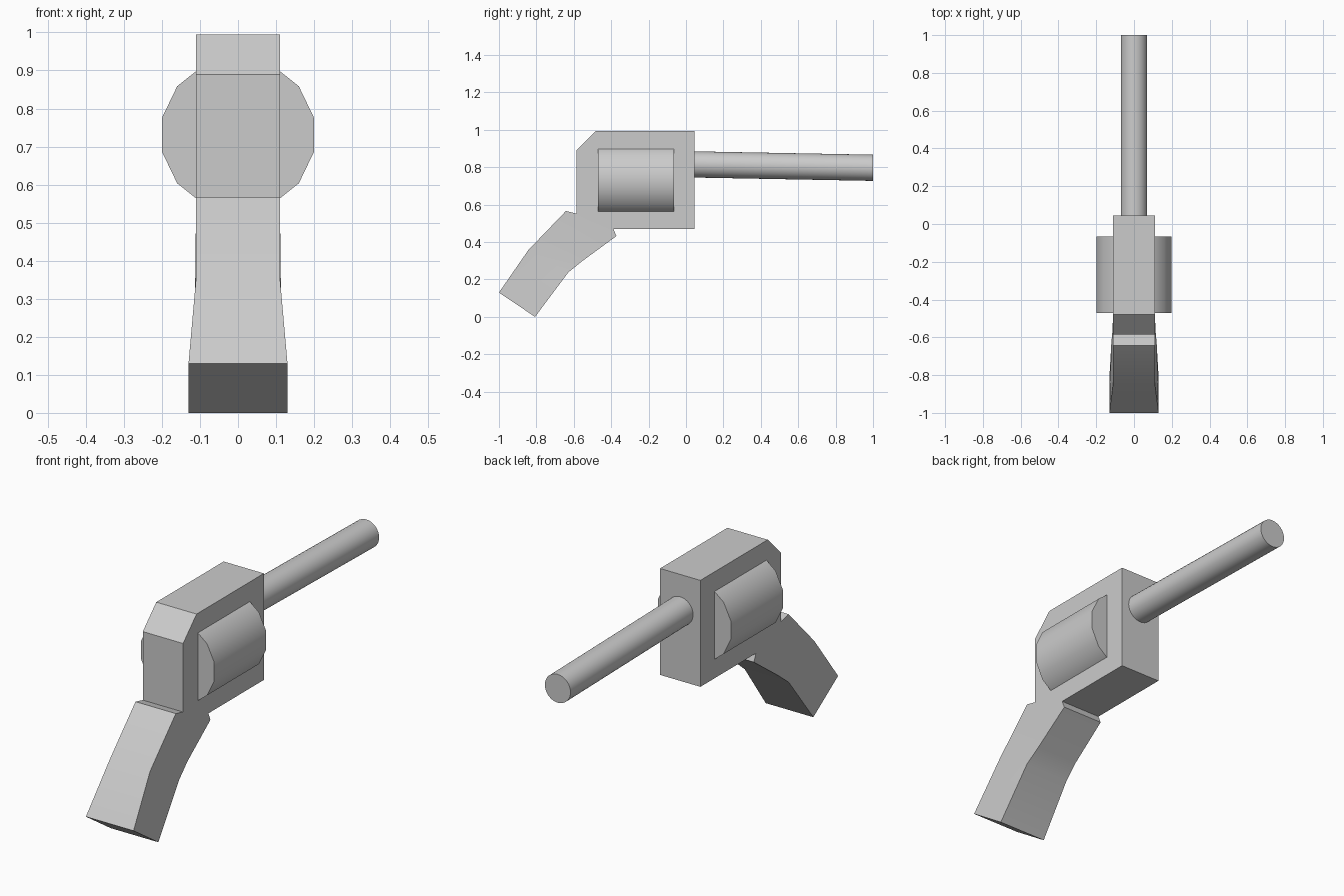
import bpy, bmesh, math
from mathutils import Matrix, Vector

if "Cube" in bpy.data.objects:
    bpy.data.objects.remove(bpy.data.objects["Cube"])


def finish(bm, name, angle=30):
    bmesh.ops.recalc_face_normals(bm, faces=bm.faces)
    mesh = bpy.data.meshes.new(name)
    bm.to_mesh(mesh)
    bm.free()
    obj = bpy.data.objects.new(name, mesh)
    bpy.context.collection.objects.link(obj)
    bpy.ops.object.select_all(action='DESELECT')
    bpy.context.view_layer.objects.active = obj
    obj.select_set(True)
    bpy.ops.object.shade_smooth_by_angle(angle=math.radians(angle))
    return obj


def rod(name, start, end, radius, sides, turn=0.0):
    """Cylinder along y with upright end caps, sheared to follow start -> end."""
    bm = bmesh.new()
    rings = []
    for centre in (start, end):
        ring = []
        for i in range(sides):
            a = turn + math.tau * i / sides
            ring.append(bm.verts.new(Vector(centre) + Vector((radius * math.cos(a), 0, radius * math.sin(a)))))
        rings.append(ring)
    for i in range(sides):
        j = (i + 1) % sides
        bm.faces.new((rings[0][i], rings[0][j], rings[1][j], rings[1][i]))
    for ring in rings:
        bm.faces.new(ring)
    return finish(bm, name)


# Frame and grip: side outline (y, z, half width), grip flares toward its base
outline = [
    (-0.585, 0.552, 0.11), (-0.585, 0.89, 0.11), (-0.48, 0.995, 0.11),
    (0.045, 0.995, 0.11), (0.045, 0.47, 0.11), (-0.388, 0.47, 0.11),
    (-0.372, 0.432, 0.11), (-0.555, 0.298, 0.113), (-0.63, 0.237, 0.12),
    (-0.807, 0.0, 0.13), (-1.0, 0.13, 0.13), (-0.843, 0.357, 0.11),
    (-0.642, 0.566, 0.11),
]
panels = [(0, 1, 2, 3, 4, 5), (0, 5, 6, 12), (12, 6, 7, 11), (7, 8, 11), (8, 9, 10, 11)]
bm = bmesh.new()
left, right = [[bm.verts.new((s * w, y, z)) for y, z, w in outline] for s in (-1, 1)]
for side in (left, right):
    for panel in panels:
        bm.faces.new([side[i] for i in panel])
for i in range(len(outline)):
    j = (i + 1) % len(outline)
    bm.faces.new((left[i], left[j], right[j], right[i]))
finish(bm, "frame_and_grip")

# Fourteen-sided drum bulging out of both sides of the frame
rod("drum", (0, -0.47, 0.731), (0, -0.065, 0.731), 0.2045, 14, math.pi / 14)

# Barrel, dropping slightly toward the muzzle
rod("barrel", (0, 0.04, 0.815), (0, 1.0, 0.797), 0.07, 32)
